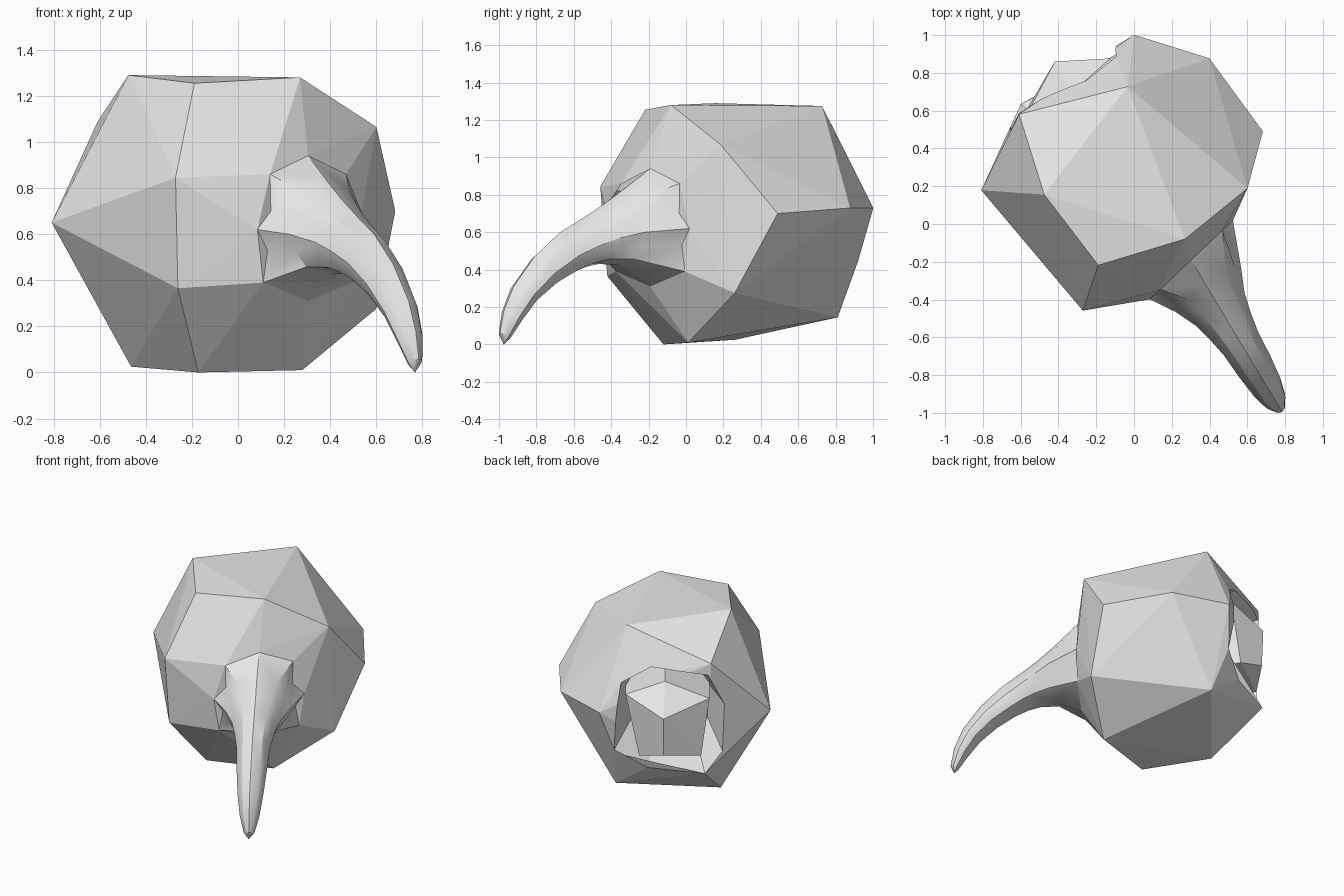
import bpy
import bmesh
from math import radians
from mathutils import Matrix, Vector

start = bpy.data.objects.get("Cube")
if start:
    bpy.data.objects.remove(start, do_unlink=True)

TURN = Matrix.Rotation(radians(35), 4, 'Z')  # whole model is turned about z

stone = bpy.data.materials.new("pale_grey")
stone.use_nodes = True
stone.diffuse_color = (0.8, 0.8, 0.8, 1)
shader = next(n for n in stone.node_tree.nodes if n.type == 'BSDF_PRINCIPLED')
shader.inputs["Base Color"].default_value = (0.8, 0.8, 0.8, 1)


def make_object(name, bm):
    """Turn a bmesh built in the untwisted frame into an object."""
    bmesh.ops.recalc_face_normals(bm, faces=bm.faces)
    bm.transform(TURN)
    mesh = bpy.data.meshes.new(name)
    bm.to_mesh(mesh)
    bm.free()
    mesh.materials.append(stone)
    obj = bpy.data.objects.new(name, mesh)
    bpy.context.collection.objects.link(obj)
    return obj


def faceted(name, corners):
    """Closed faceted solid around a handful of corners."""
    bm = bmesh.new()
    for corner in corners:
        bm.verts.new(corner)
    bmesh.ops.convex_hull(bm, input=bm.verts)
    loose = [v for v in bm.verts if not v.link_faces]
    bmesh.ops.delete(bm, geom=loose, context='VERTS')
    return make_object(name, bm)


def activate(obj):
    bpy.ops.object.select_all(action='DESELECT')
    obj.select_set(True)
    bpy.context.view_layer.objects.active = obj


def full_ring(half):
    """Mirror a half section (top to bottom) into a closed ring of (side, rest...)."""
    return half + [(-p[0], *p[1:]) for p in reversed(half[1:-1])]


# Jagged root of the beak: half width and height, top to bottom
root_half = [(0, .94), (.225, .86), (.22, .70), (.3, .62),
             (.24, .53), (.265, .39), (0, .31)]
root_ring = [Vector((.14 + u, -.33 + .15 * u, z)) for u, z in full_ring(root_half)]

# Rim of the opening at the back; the first four corners stand out of the head
rim = [Vector(p) for p in [(.43, .78, .93), (.475, .79, .445), (.255, .80, .32),
                           (-.125, .865, .305), (-.23, .75, .445),
                           (-.24, .73, .77), (-.14, .80, 1.0), (.23, .77, 1.04)]]

# Faceted head from its corners, grouped from front to back
front_corners = [(.175, -.22, 1.28), (.60, -.19, 1.065), (.64, -.13, .275),
                 (.235, -.15, .01), (-.455, -.195, .365), (-.485, -.22, .845)]
middle_corners = [(-.28, -.07, 1.255), (.84, .01, .70), (-.21, 0, 0),
                  (-.30, .40, 1.29), (.83, .49, .73), (-.23, .48, .025)]
back_corners = [(.39, .615, 1.275), (-.165, .825, 1.09), (-.56, .61, .65),
                (.575, .82, .73), (.465, .665, .145)]
head = faceted("head", front_corners + middle_corners + back_corners
               + root_ring + rim[:4])

# Opening that narrows inward from the rim
middle = sum(rim, Vector()) / len(rim)
inward = [middle + (p - middle) * .72 - Vector((0, .35, 0)) for p in rim]
outward = [middle + (p - middle) * 1.24 + Vector((0, .3, 0)) for p in rim]
cutter = faceted("opening_cutter", inward + outward)
cutter.hide_render = True
cut = head.modifiers.new("opening", 'BOOLEAN')
cut.operation = 'DIFFERENCE'
cut.solver = 'EXACT'
cut.object = cutter
activate(head)
bpy.ops.object.modifier_apply(modifier=cut.name)
bpy.data.objects.remove(cutter, do_unlink=True)

# Faceted core sitting in the opening, with an upright ridge at its back
ridge = [(.15, .945, .74), (.15, .935, .47)]
outline = [(.40, .79, .85), (.14, .76, .93), (-.155, .79, .82),
           (-.10, .83, .42), (.31, .83, .42)]
deep = [(x, .42, z) for x, y, z in outline]
faceted("core", ridge + outline + deep)

# Curved beak: ridge point, underside point (depth, height) and half width
section = full_ring([(0, 1), (.6, .86), (.86, .66), (1, .42),
                     (.87, .24), (.62, .08), (0, 0)])
stations = [((-.48, .84), (-.53, .425), .21),
            ((-.61, .755), (-.65, .43), .155),
            ((-.74, .68), (-.73, .415), .13),
            ((-.89, .60), (-.81, .385), .11),
            ((-1.05, .47), (-.94, .32), .10),
            ((-1.18, .31), (-1.06, .23), .085),
            ((-1.24, .18), (-1.15, .12), .065),
            ((-1.265, .06), (-1.21, .03), .035)]
rings = [root_ring]
for top, bottom, width in stations:
    high, low = Vector(top), Vector(bottom)
    points = []
    for u, w in section:
        depth, height = low.lerp(high, w)
        points.append(Vector((.16 + .07 * depth + u * width, depth, height)))
    rings.append(points)

bm = bmesh.new()
loops = [[bm.verts.new(p) for p in points] for points in rings]
count = len(section)
for a, b in zip(loops, loops[1:]):
    for k in range(count):
        n = (k + 1) % count
        bm.faces.new((a[k], a[n], b[n], b[k]))
tip = bm.verts.new((.07, -1.24, 0))
for k in range(count):
    bm.faces.new((loops[-1][k], loops[-1][(k + 1) % count], tip))
bm.faces.new(loops[0])
beak = make_object("beak", bm)
activate(beak)
bpy.ops.object.shade_smooth_by_angle(angle=radians(30))
